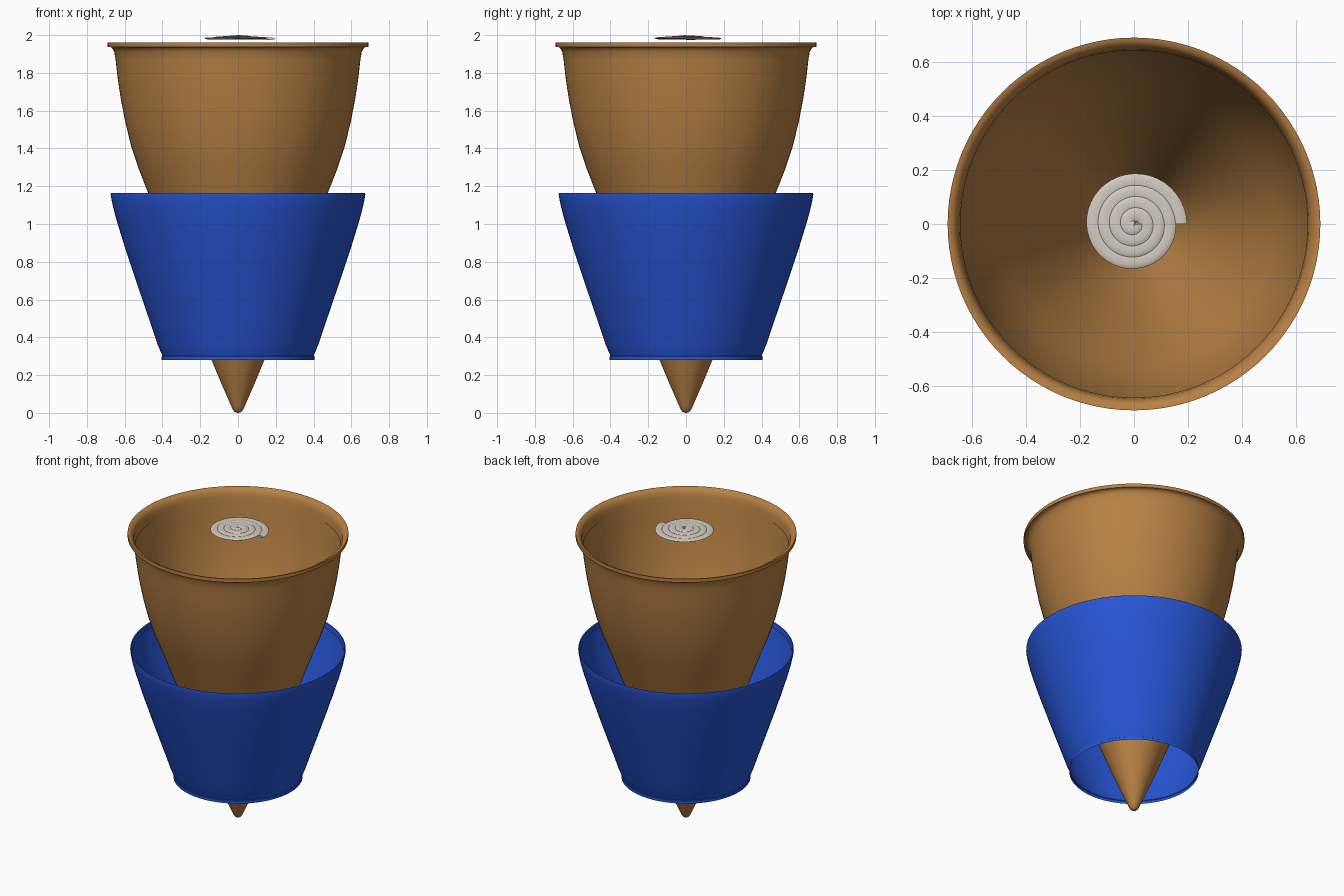
import bpy, math
from mathutils import Vector

if "Cube" in bpy.data.objects:
    bpy.data.objects.remove(bpy.data.objects["Cube"])


def material(name, rgb):
    m = bpy.data.materials.new(name)
    m.diffuse_color = (*rgb, 1)
    m.use_nodes = True
    m.node_tree.nodes["Principled BSDF"].inputs["Base Color"].default_value = m.diffuse_color
    return m


def make(name, verts, faces, mat, angle):
    me = bpy.data.meshes.new(name)
    me.from_pydata(verts, [], faces)
    me.materials.append(mat)
    ob = bpy.data.objects.new(name, me)
    bpy.context.collection.objects.link(ob)
    bpy.ops.object.select_all(action='DESELECT')
    ob.select_set(True)
    bpy.context.view_layer.objects.active = ob
    bpy.ops.object.shade_smooth_by_angle(angle=math.radians(angle))
    return ob


def lathe(name, profile, mat, n=96):
    """Revolve (radius, z) points, listed bottom to top, around z."""
    verts, faces = [], []
    for r, z in profile:
        for i in range(n):
            a = 2 * math.pi * i / n
            verts.append((r * math.cos(a), r * math.sin(a), z))
    for k in range(len(profile) - 1):
        for i in range(n):
            j = (i + 1) % n
            faces.append((k * n + i, k * n + j, (k + 1) * n + j, (k + 1) * n + i))
    if profile[0][0] < 0.01:
        faces.append(tuple(reversed(range(n))))
    return make(name, verts, faces, mat, 40)


wafer = material("wafer_brown", (0.48, 0.22, 0.058))
blue = material("sleeve_blue", (0.02, 0.089, 0.65))
cream = material("cream_grey", (0.66, 0.60, 0.54))

# Thin open cone with a rounded tip and a flared lip
lathe("cone", [(0.004, 0), (0.016, 0.004), (0.027, 0.016), (0.036, 0.036),
               (0.085, 0.148), (0.138, 0.275), (0.25, 0.56), (0.37, 0.88),
               (0.476, 1.165), (0.525, 1.29), (0.565, 1.41), (0.597, 1.54),
               (0.622, 1.67), (0.638, 1.78), (0.648, 1.87), (0.655, 1.91),
               (0.664, 1.928), (0.674, 1.936), (0.69, 1.938), (0.69, 1.962),
               (0.678, 1.96), (0.665, 1.952), (0.655, 1.938), (0.648, 1.91),
               (0.643, 1.87)], wafer)

# Open sleeve around the cone with a small foot lip
lathe("sleeve", [(0.404, 0.28), (0.404, 0.298), (0.400, 0.301), (0.405, 0.314),
                 (0.413, 0.332), (0.424, 0.358), (0.455, 0.45), (0.53, 0.67),
                 (0.60, 0.88), (0.64, 1.01), (0.659, 1.08), (0.669, 1.125),
                 (0.674, 1.155), (0.673, 1.165), (0.667, 1.162),
                 (0.662, 1.13)], blue)

# Flat spiral swirl: a flattened tube wound inward and slightly upward
turns, per_turn, sides = 4, 40, 10
steps = turns * per_turn
verts, faces = [], []
for s in range(steps + 1):
    t = s / steps
    a = 2 * math.pi * turns * t
    centre = Vector((0, 0, 1.981 + 0.013 * t))
    out = Vector((math.cos(a), math.sin(a), 0))
    mid = 0.166 * (1 - t) + 0.004
    for k in range(sides):
        b = 2 * math.pi * k / sides
        verts.append(centre + out * (mid + 0.027 * math.cos(b))
                     + Vector((0, 0, 0.006 * math.sin(b))))
for s in range(steps):
    for k in range(sides):
        j = (k + 1) % sides
        faces.append((s * sides + k, s * sides + j,
                      (s + 1) * sides + j, (s + 1) * sides + k))
faces.append(tuple(range(sides))[::-1])
faces.append(tuple(steps * sides + k for k in range(sides)))
swirl = make("swirl", verts, faces, cream, 50)

# Make the closed swirl face outward
bpy.ops.object.mode_set(mode='EDIT')
bpy.ops.mesh.select_all(action='SELECT')
bpy.ops.mesh.normals_make_consistent(inside=False)
bpy.ops.object.mode_set(mode='OBJECT')
